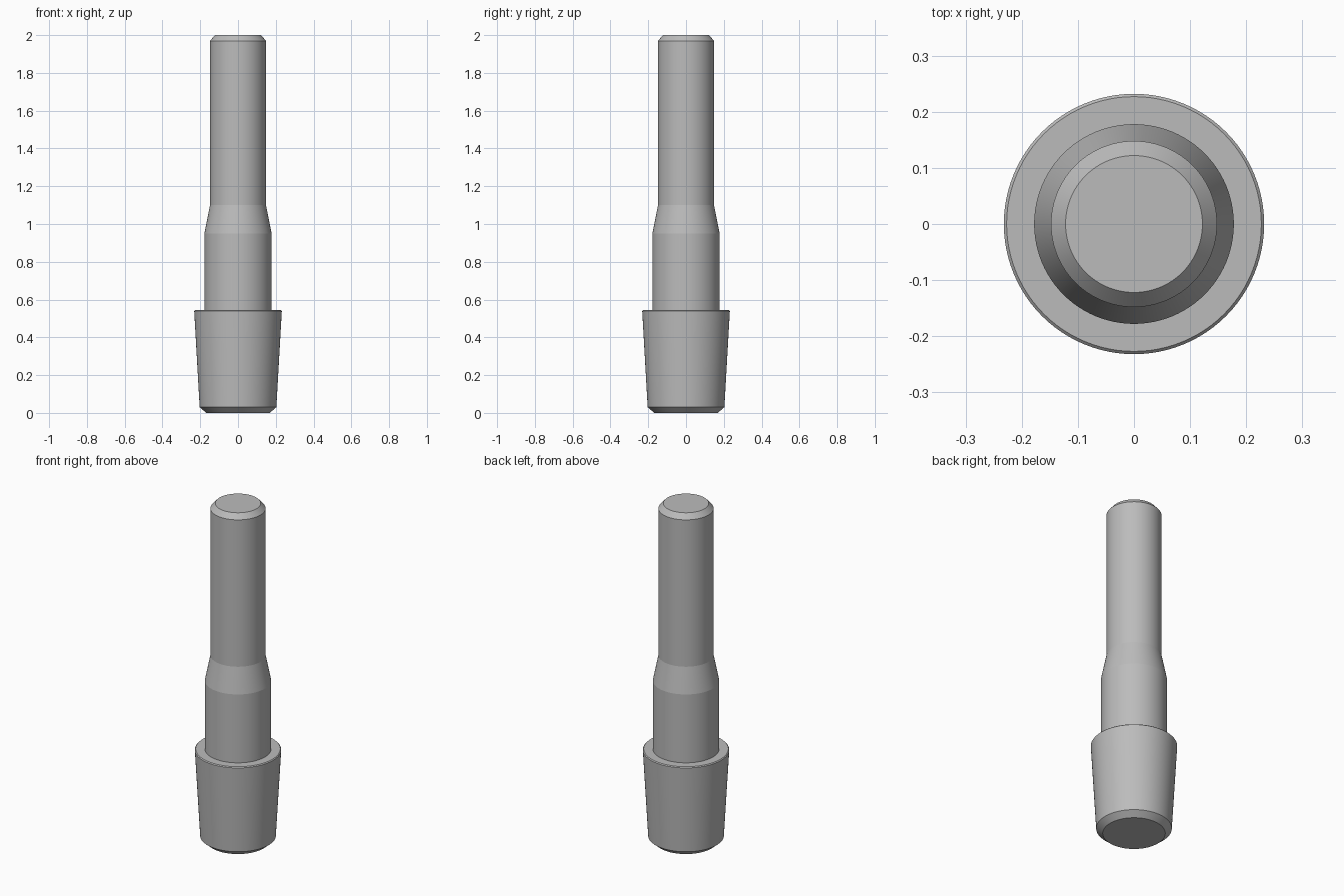
import bpy
import math

SIDES = 96

cube = bpy.data.objects.get("Cube")
if cube:
    bpy.data.objects.remove(cube, do_unlink=True)

# Plain grey metal
metal = bpy.data.materials.new("grey_metal")
metal.use_nodes = True
grey = (0.5, 0.5, 0.5, 1.0)
metal.diffuse_color = grey
metal.node_tree.nodes["Principled BSDF"].inputs["Base Color"].default_value = grey


def lathe(name, profile, cap_bottom=False, cap_top=False):
    """Revolve (radius, height) points, listed upwards, around the z axis."""
    verts, faces = [], []
    for radius, height in profile:
        for i in range(SIDES):
            a = math.tau * i / SIDES
            verts.append((radius * math.cos(a), radius * math.sin(a), height))
    for ring in range(len(profile) - 1):
        low, high = ring * SIDES, (ring + 1) * SIDES
        for i in range(SIDES):
            j = (i + 1) % SIDES
            faces.append((low + i, low + j, high + j, high + i))
    if cap_bottom:
        faces.append(tuple(reversed(range(SIDES))))
    if cap_top:
        faces.append(tuple(range(len(verts) - SIDES, len(verts))))
    mesh = bpy.data.meshes.new(name)
    mesh.from_pydata(verts, [], faces)
    mesh.materials.append(metal)
    obj = bpy.data.objects.new(name, mesh)
    bpy.context.collection.objects.link(obj)
    bpy.ops.object.select_all(action="DESELECT")
    obj.select_set(True)
    bpy.context.view_layer.objects.active = obj
    bpy.ops.object.shade_smooth_by_angle(angle=math.radians(10))
    return obj


SHAFT_RADIUS = 0.178
SHOULDER = 0.545

# Tapered plug with a bevelled foot and a flat ring-shaped shoulder
lathe("tapered_plug",
      [(0.168, 0), (0.203, 0.03), (0.232, 0.54),
       (0.227, SHOULDER), (SHAFT_RADIUS, SHOULDER)],
      cap_bottom=True)

# Stepped shaft with a conical neck and a bevelled tip
lathe("stepped_shaft",
      [(SHAFT_RADIUS, SHOULDER), (SHAFT_RADIUS, 0.95), (0.148, 1.10),
       (0.148, 1.97), (0.122, 2.0)],
      cap_top=True)
